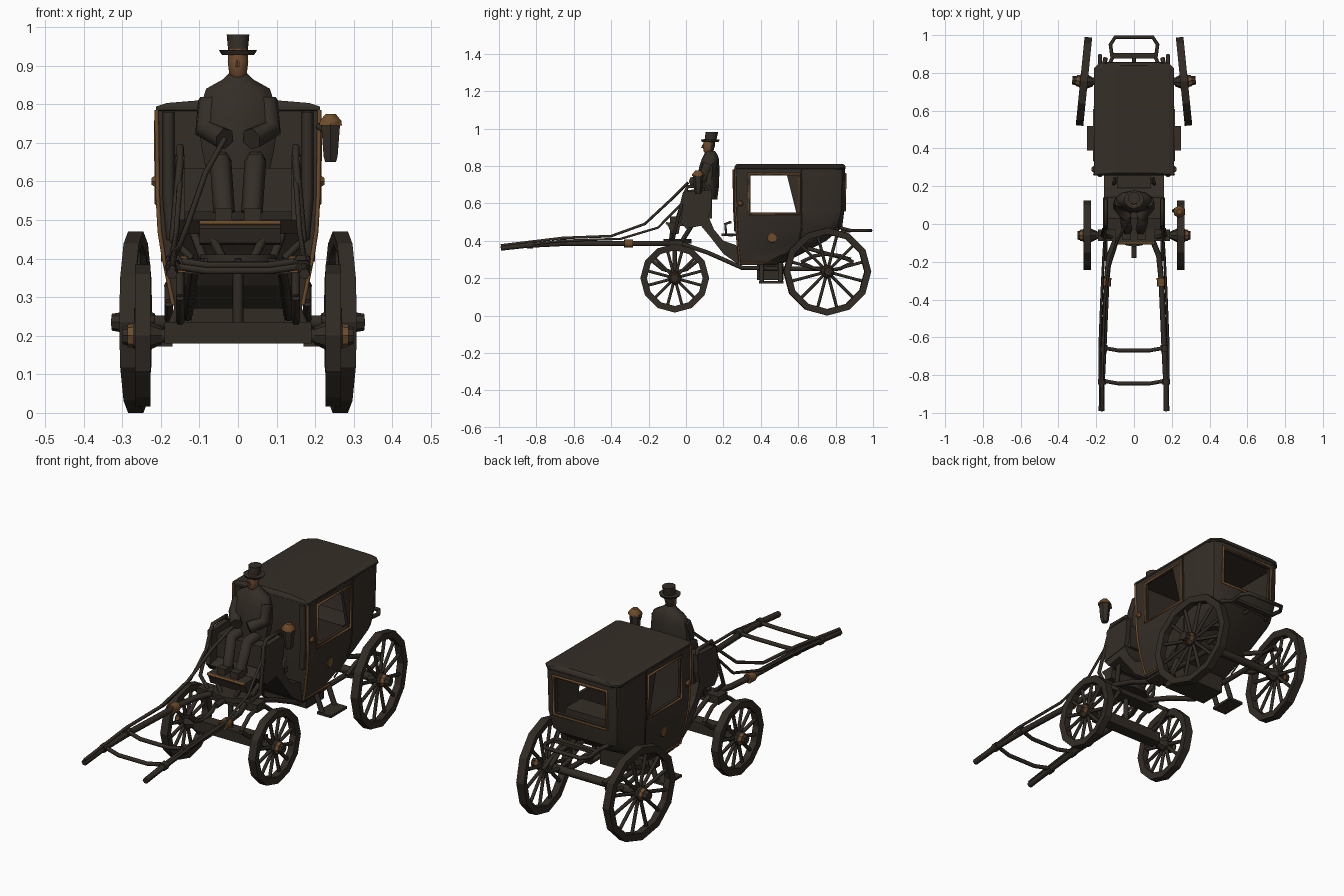
import bpy, bmesh, math

cube = bpy.data.objects.get("Cube")
if cube:
    bpy.data.objects.remove(cube, do_unlink=True)


def material(name, color):
    m = bpy.data.materials.new(name)
    m.use_nodes = True
    m.diffuse_color = (*color, 1)
    bsdf = m.node_tree.nodes["Principled BSDF"]
    bsdf.inputs["Base Color"].default_value = (*color, 1)
    bsdf.inputs["Roughness"].default_value = 0.9
    return m


DARK = material("dark brown paint", (0.035, 0.027, 0.020))
IRON = material("blackened wood", (0.031, 0.024, 0.0175))
BRASS = material("worn brass", (0.155, 0.072, 0.023))
SKIN = material("weathered skin", (0.165, 0.075, 0.030))


def select(ob):
    bpy.ops.object.select_all(action='DESELECT')
    ob.select_set(True)
    bpy.context.view_layer.objects.active = ob


def loft(name, rings, mat, closed=False, smooth=False):
    """Skin a list of point rings; closed joins last ring to first."""
    bm = bmesh.new()
    vs = [[bm.verts.new(p) for p in r] for r in rings]
    n = len(vs[0])
    pairs = list(zip(vs, vs[1:])) + ([(vs[-1], vs[0])] if closed else [])
    for a, b in pairs:
        for i in range(n):
            j = (i + 1) % n
            bm.faces.new((a[i], a[j], b[j], b[i]))
    if not closed:
        bm.faces.new(vs[0])
        bm.faces.new(vs[-1])
    bmesh.ops.recalc_face_normals(bm, faces=bm.faces)
    me = bpy.data.meshes.new(name)
    bm.to_mesh(me)
    bm.free()
    ob = bpy.data.objects.new(name, me)
    bpy.context.collection.objects.link(ob)
    me.materials.append(mat)
    if smooth:
        select(ob)
        bpy.ops.object.shade_smooth_by_angle(angle=math.radians(50))
    return ob


def prism(name, profile, x0, x1, mat):
    return loft(name, [[(x, y, z) for y, z in profile] for x in (x0, x1)], mat)


def box(name, x, y, z, mat):
    return prism(name, [(y[0], z[0]), (y[1], z[0]), (y[1], z[1]), (y[0], z[1])], x[0], x[1], mat)


def ovals(name, rows, mat, x=0, segs=10):
    """Rows are (z, centre y, x radius, y radius)."""
    t = [2 * math.pi * (i + .5) / segs for i in range(segs)]
    return loft(name, [[(x + rx * math.cos(a), y + ry * math.sin(a), z) for a in t]
                       for z, y, rx, ry in rows], mat, smooth=True)


def turned(name, profile, segs, mat, closed=False):
    """Profile of (x, radius) spun around the x axis."""
    t = [2 * math.pi * i / segs for i in range(segs)]
    return loft(name, [[(x, r * math.cos(a), r * math.sin(a)) for a in t] for x, r in profile], mat, closed)


def rods(name, paths, radius, mat, cyclic=False):
    cu = bpy.data.curves.new(name, 'CURVE')
    cu.dimensions = '3D'
    cu.bevel_depth, cu.bevel_resolution, cu.use_fill_caps = radius, 1, True
    for path in paths:
        sp = cu.splines.new('POLY')
        sp.points.add(len(path) - 1)
        for p, co in zip(sp.points, path):
            p.co = (*co, 1)
        sp.use_cyclic_u = cyclic
    cu.materials.append(mat)
    ob = bpy.data.objects.new(name, cu)
    bpy.context.collection.objects.link(ob)
    select(ob)
    bpy.ops.object.convert(target='MESH')


def both(path):
    return [[(s * x, y, z) for x, y, z in path] for s in (1, -1)]


# Wheels
def wheel(name, s, x, y, z, r, toe, hub_out):
    turned(name + "_rim", [(-.020, r), (.020, r), (.017, r - .035), (-.017, r - .035)], 12, IRON, True)
    turned(name + "_hub", [(-.05 * s, .022), (-.02 * s, .036), (.02 * s, .036),
                           (.03 * s, .027), (hub_out * s, .022)], 8, IRON)
    turned(name + "_cap", [(.021 * s, .032), (.04 * s, .029)], 8, BRASS)
    t = [2 * math.pi * (i + .5) / 12 for i in range(12)]
    rods(name + "_spokes", [[(0, .025 * math.cos(a), .025 * math.sin(a)),
         (0, (r - .025) * math.cos(a), (r - .025) * math.sin(a))] for a in t], .009, IRON)
    for part in ("_rim", "_hub", "_cap", "_spokes"):
        ob = bpy.data.objects[name + part]
        ob.location = (s * x, y, z)
        ob.rotation_euler.z = s * toe


for s, side in ((1, "left"), (-1, "right")):
    wheel(side + "_rear_wheel", s, .265, .755, .235, .235, .1, .062)
    wheel(side + "_front_wheel", s, .247, -.06, .2, .184, 0, .052)

# Cabin shell with rounded rear corners and open windows; rows are (z, front, back, half width, corner)
rows = [(.27, .29, .50, .165, .09), (.32, .28, .60, .178, .10), (.40, .275, .75, .193, .10),
        (.47, .27, .835, .203, .08), (.56, .266, .846, .208, .055), (.79, .262, .85, .21, .05)]
cabin = loft("cabin", [[(-w, f, z), (w, f, z), (w, b - c, z), (w - .3 * c, b - .3 * c, z), (w - c, b, z),
                        (c - w, b, z), (.3 * c - w, b - .3 * c, z), (-w, b - c, z)]
                       for z, f, b, w, c in rows], DARK)
side_cut = prism("side_cutter", [(.345, .55), (.59, .55), (.54, .75), (.345, .75)], -.4, .4, DARK)
rear_cut = box("rear_cutter", (-.14, .14), (.75, 1), (.57, .745), DARK)
select(cabin)
shell = cabin.modifiers.new("shell", 'SOLIDIFY')
shell.thickness = .018
bpy.ops.object.modifier_apply(modifier="shell")
for cutter in (side_cut, rear_cut):
    cut = cabin.modifiers.new("cut", 'BOOLEAN')
    cut.object, cut.operation, cut.solver = cutter, 'DIFFERENCE', 'EXACT'
    bpy.ops.object.modifier_apply(modifier="cut")
    bpy.data.objects.remove(cutter, do_unlink=True)
bpy.ops.object.shade_smooth_by_angle(angle=math.radians(35))
box("cabin_bench", (-.17, .17), (.60, .73), (.43, .54), DARK)


def roof_ring(w, f, b, z):
    return [(-w, f, z), (w, f, z), (w, b - .03, z), (w - .03, b, z), (.03 - w, b, z), (-w, b - .03, z)]


loft("roof", [roof_ring(.208, .266, .848, .78), roof_ring(.212, .258, .854, .785),
              roof_ring(.212, .258, .854, .794), roof_ring(.185, .264, .85, .803),
              roof_ring(.10, .27, .84, .81)], DARK)

# Cabin trim
rods("side_window_frames", both([(.209, .335, .542), (.209, .605, .542), (.211, .605, .757), (.211, .335, .757)]),
     .007, BRASS, True)
rods("rear_window_frame", [[(-.15, .848, .56), (.15, .848, .56), (.15, .851, .757), (-.15, .851, .757)]],
     .007, BRASS, True)
rods("front_corner_trim", both([(.211, .262, .785), (.208, .266, .56), (.203, .27, .47), (.192, .275, .40),
                                (.168, .288, .28)]), .006, BRASS)
rods("door_seams", both([(.211, .62, .78), (.208, .62, .56), (.203, .62, .47), (.19, .6, .38), (.176, .52, .31)]),
     .004, DARK)
rods("door_bottom_trim", both([(.168, .3, .285), (.17, .49, .285)]), .005, BRASS)
rods("front_pillars", both([(.18, .262, .78), (.18, .266, .56), (.17, .272, .45)]), .016, DARK)
for s, side in ((1, "left"), (-1, "right")):
    medal = turned(side + "_door_medallion", [(-.012, .026), (.005, .024)], 10, BRASS)
    medal.location, medal.scale.x = (s * .195, .46, .415), s
    knob = turned(side + "_door_handle", [(0, .010), (.012, .018), (.022, .010)], 6, BRASS)
    knob.location, knob.scale.x = (s * .202, .29, .6), s
    # Entry steps
    box(side + "_step", sorted((s * .17, s * .25)), (.39, .52), (.172, .184), DARK)
    rods(side + "_step_hangers", [[(s * .15, y, .28), (s * .19, y, .18)] for y in (.405, .505)], .013, IRON)

# Gooseneck and driver's box
prism("gooseneck", [(-.03, .50), (.12, .53), (.15, .46), (.20, .40), (.285, .37), (.285, .27),
                    (.20, .33), (.13, .42), (.08, .48), (.0, .465)], -.16, .16, DARK)
box("gooseneck_shelf", (-.09, .09), (.19, .27), (.425, .44), DARK)
rods("gooseneck_handles", both([(.1, .25, .43), (.1, .215, .43), (.11, .21, .49), (.1, .24, .5)]), .008, IRON)
for s, side in ((1, "left"), (-1, "right")):
    prism(side + "_seat_side", [(-.03, .5), (.12, .52), (.135, .58), (.14, .67), (-.01, .665), (-.02, .56)],
          s * .138, s * .163, DARK)
box("driver_seat", (-.14, .14), (.03, .14), (.52, .635), DARK)
box("footboard", (-.10, .11), (-.10, .05), (.478, .498), DARK)
prism("footboard_front", [(-.10, .49), (-.03, .49), (-.04, .435), (-.08, .44)], -.10, .11, DARK)
rods("footboard_trim", [[(-.1, -.102, .493), (.11, -.102, .493)]], .007, BRASS)
rods("seat_rails", both([(.15, .13, .66), (.15, .12, .69), (.15, .01, .69), (.15, -.01, .65), (.17, -.06, .45),
                         (.12, -.07, .40)]), .010, IRON)

# Side lamp
ovals("lamp", [(.65, .065, .016, .016), (.665, .065, .021, .021), (.745, .065, .028, .028)], DARK, .24, 6)
ovals("lamp_cap", [(.745, .065, .034, .034), (.757, .065, .032, .032), (.775, .065, .015, .015)], BRASS, .24, 6)
rods("lamp_hook", [[(.205, .07, .745), (.235, .065, .725)]], .009, IRON)

# Undercarriage
rods("axles", [[(-.27, -.06, .2), (.27, -.06, .2)], [(-.29, .755, .235), (.29, .755, .235)]], .02, IRON)
box("front_axle_bed", (-.19, .19), (-.09, -.03), (.18, .235), IRON)
box("front_bolster", (-.17, .17), (-.09, -.02), (.36, .40), IRON)
ovals("turntable", [(.385, -.045, .10, .075), (.41, -.045, .10, .075)], IRON, segs=14)
rods("kingpin", [[(0, -.06, .22), (0, -.06, .38)], [(0, -.06, .39), (0, -.18, .385)]], .014, IRON)
rods("perch_poles", both([(.11, -.04, .39), (.12, .12, .335), (.13, .3, .255), (.13, .56, .25), (.13, .755, .25)]),
     .013, IRON)


def leaf(x, y, z, half, rise):
    k = [-1, -.5, 0, .5, 1]
    return [[(x, y + half * t, z + d * rise * (1 - t * t)) for t in k] for d in (1, -1)]


rods("front_springs", leaf(.15, -.06, .30, .13, .07) + leaf(-.15, -.06, .30, .13, .07), .011, IRON)
rods("rear_springs", leaf(.18, .755, .285, .14, .045) + leaf(-.18, .755, .285, .14, .045), .011, IRON)
rods("rear_spring_stays", both([(.15, .65, .36), (.18, .755, .33), (.15, .88, .30)]), .012, IRON)
rods("box_struts", both([(.09, -.02, .4), (.12, .03, .48)]) + both([(.04, -.08, .4), (.08, -.07, .48)]), .012, IRON)
box("floor_frame", (-.12, .12), (.38, .52), (.19, .275), IRON)

# Rear carrying frame
rods("rear_rack", [[(-.14, .82, .47), (-.115, .88, .455), (-.125, .95, .455), (-.10, .988, .455),
                    (.10, .988, .455), (.125, .95, .455), (.115, .88, .455), (.14, .82, .47)],
                   [(0, .83, .45), (0, .89, .455)]], .010, IRON)
box("rear_rack_board", (-.115, .115), (.875, .905), (.447, .463), IRON)

# Shafts, harness straps and reins
rods("shafts", both([(.07, -.05, .39), (.10, -.09, .385), (.132, -.17, .385), (.145, -.3, .385), (.16, -.65, .385),
                     (.17, -.85, .375), (.172, -.99, .36)]), .015, IRON)
rods("shaft_collars", both([(.145, -.285, .385), (.147, -.33, .385)]), .025, BRASS)
rods("shaft_stops", both([(.162, -.64, .39), (.163, -.675, .39)]) + both([(.17, -.82, .378), (.17, -.85, .376)]),
     .021, IRON)
for y, z in ((-.655, .395), (-.83, .38)):
    rods("cross_strap", [[(-.165, y, z), (-.08, y - .015, z - .012), (.08, y - .015, z - .012), (.165, y, z)]],
         .010, IRON)
rods("reins", [[(-.17, -.99, .375), (-.165, -.66, .415), (-.155, -.4, .425), (-.13, -.22, .49),
                (-.085, -.08, .62), (-.035, .01, .71)]], .008, DARK)
rods("traces", both([(.178, -.93, .37), (.182, -.66, .40), (.17, -.35, .41), (.16, -.15, .47), (.15, -.02, .6)]),
     .007, DARK)

# Coachman
ovals("coat", [(.62, .115, .085, .052), (.69, .118, .10, .058), (.75, .12, .106, .058), (.80, .125, .10, .053),
               (.84, .13, .087, .045), (.865, .132, .04, .034), (.88, .13, .024, .024)], DARK)
rods("sleeves", both([(.075, .12, .81), (.084, .095, .735), (.035, .035, .71)]), .030, DARK)
rods("legs", both([(.045, .1, .655), (.045, .01, .65), (.036, -.03, .52)]), .028, DARK)
for s, side in ((1, "left"), (-1, "right")):
    box(side + "_boot", sorted((s * .015, s * .06)), (-.085, -.01), (.498, .53), DARK)
head = ovals("head", [(.865, .12, .014, .016), (.88, .12, .024, .027), (.91, .123, .028, .032),
                      (.945, .125, .026, .03)], SKIN)
head.data.materials.append(DARK)
for f in head.data.polygons:
    f.material_index = int(f.normal.y > .25)
ovals("nose", [(.897, .09, .006, .009), (.915, .092, .004, .004)], SKIN, segs=5)
ovals("top_hat", [(.928, .13, .044, .044), (.94, .13, .052, .05), (.941, .132, .027, .031),
                  (.981, .138, .031, .034)], DARK)
